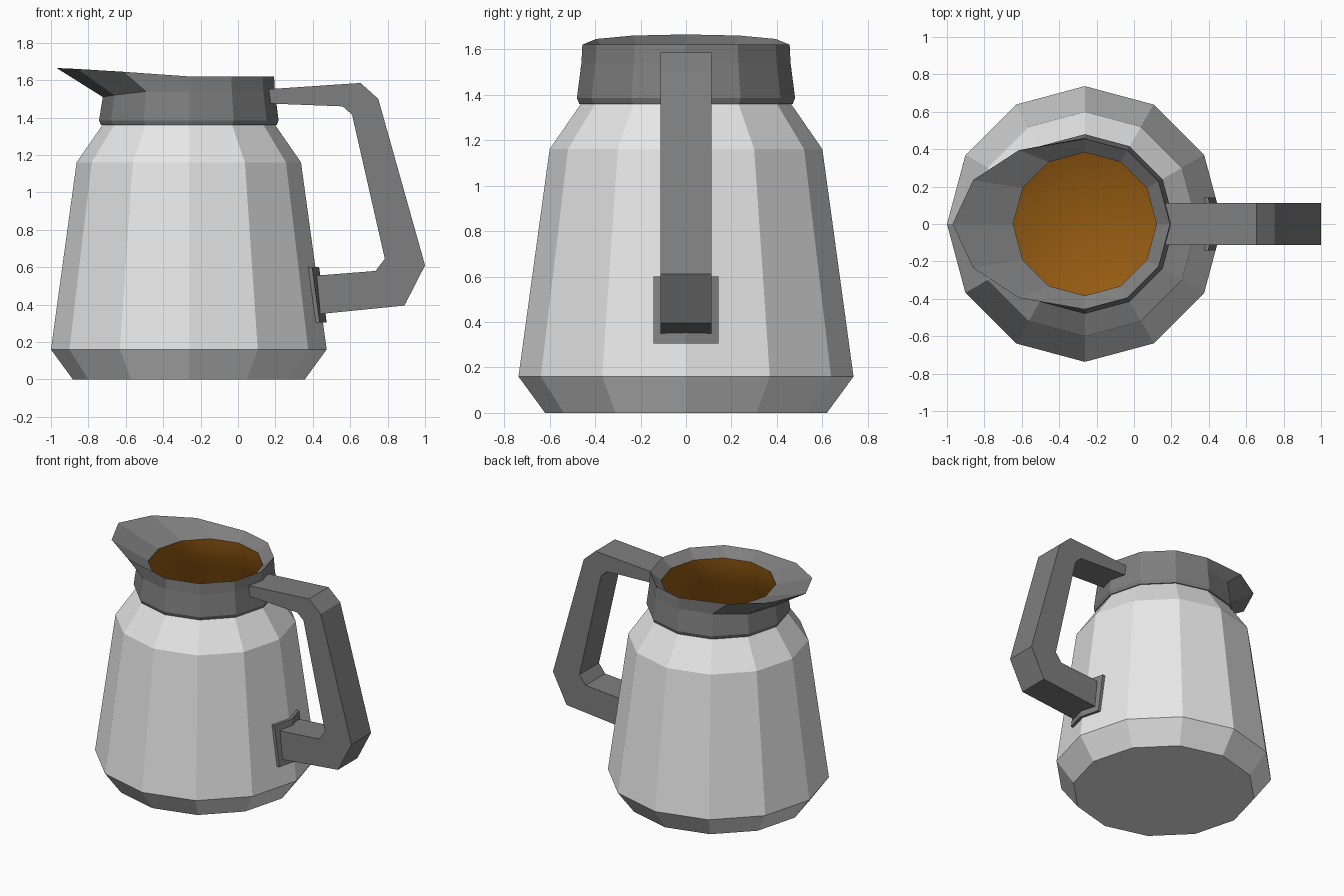
import bpy
from math import cos, sin, pi

if "Cube" in bpy.data.objects:
    bpy.data.objects.remove(bpy.data.objects["Cube"])

SIDES = 12
AXIS_X = -0.263


def material(name, rgb):
    m = bpy.data.materials.new(name)
    m.use_nodes = True
    m.diffuse_color = (*rgb, 1)
    node = m.node_tree.nodes["Principled BSDF"]
    node.inputs["Base Color"].default_value = (*rgb, 1)
    node.inputs["Roughness"].default_value = 0.8
    return m


pale = material("pale grey", (0.8, 0.8, 0.8))
dark = material("dark grey", (0.21, 0.21, 0.21))
amber = material("amber", (0.3, 0.105, 0.006))


def make(name, verts, faces, mat, smooth=False):
    mesh = bpy.data.meshes.new(name)
    mesh.from_pydata(verts, [], faces)
    mesh.materials.append(mat)
    for p in mesh.polygons:
        p.use_smooth = smooth
    obj = bpy.data.objects.new(name, mesh)
    bpy.context.collection.objects.link(obj)
    return obj


def ring(r, z):
    return [(AXIS_X + r * cos(2 * pi * i / SIDES), r * sin(2 * pi * i / SIDES), z)
            for i in range(SIDES)]


def loft(name, rings, mat, cap_first=False, cap_last=False, smooth=False):
    """Skin a stack of equal rings; outward faces when the stack rises."""
    n = len(rings[0])
    faces = [(k * n + i, k * n + (i + 1) % n, (k + 1) * n + (i + 1) % n, (k + 1) * n + i)
             for k in range(len(rings) - 1) for i in range(n)]
    if cap_first:
        faces.append(tuple(reversed(range(n))))
    if cap_last:
        faces.append(tuple(range((len(rings) - 1) * n, len(rings) * n)))
    return make(name, [v for r in rings for v in r], faces, mat, smooth)


# Body: tapered twelve-sided vessel with chamfered foot and shoulder
loft("body", [ring(0.62, 0), ring(0.737, 0.16), ring(0.6, 1.16), ring(0.455, 1.37)],
     pale, cap_first=True)

# Collar: band, then a rim pulled out into the pouring spout
throat = ring(0.46, 1.54)
rim = ring(0.456, 1.62)
spout = {4: (-0.615, 0.395, 1.645), 5: (-0.86, 0.235, 1.66), 6: (-0.97, 0, 1.665)}
for i, (x, y, z) in spout.items():
    rim[i] = (x, y, z)
    rim[(SIDES - i) % SIDES] = (x, -y, z)
for i, z in ((5, 1.52), (6, 1.51), (7, 1.52)):
    throat[i] = (throat[i][0], throat[i][1], z)
loft("collar_and_spout",
     [ring(0.43, 1.36), ring(0.47, 1.36), ring(0.48, 1.385), throat, rim, ring(0.383, 1.56)],
     dark)

# Interior: smooth lining that follows the body down to the floor
loft("inner_lining",
     [ring(0.383, 1.56), ring(0.4, 1.36), ring(0.54, 1.16), ring(0.67, 0.16), ring(0.56, 0.03)],
     amber, cap_last=True, smooth=True)

# Handle: angular side profile given width
profile = [(0.17, 1.475), (0.56, 1.46), (0.61, 1.415), (0.785, 0.645), (0.735, 0.58),
           (0.42, 0.555), (0.44, 0.35), (0.89, 0.395), (1.0, 0.61), (0.75, 1.5),
           (0.655, 1.585), (0.165, 1.552)]
loft("handle", [[(x, y, z) for x, z in profile] for y in (0.113, -0.113)],
     dark, cap_first=True, cap_last=True)

# Mounting plate: bent around the body's corner edge
section = [(-0.04, -0.143), (-0.018, -0.143), (0.02, 0), (-0.018, 0.143), (-0.04, 0.143), (-0.002, 0)]
loft("handle_plate",
     [[(x + dx, y, z) for dx, y in section] for x, z in ((0.454, 0.305), (0.414, 0.6))],
     dark, cap_first=True, cap_last=True)
